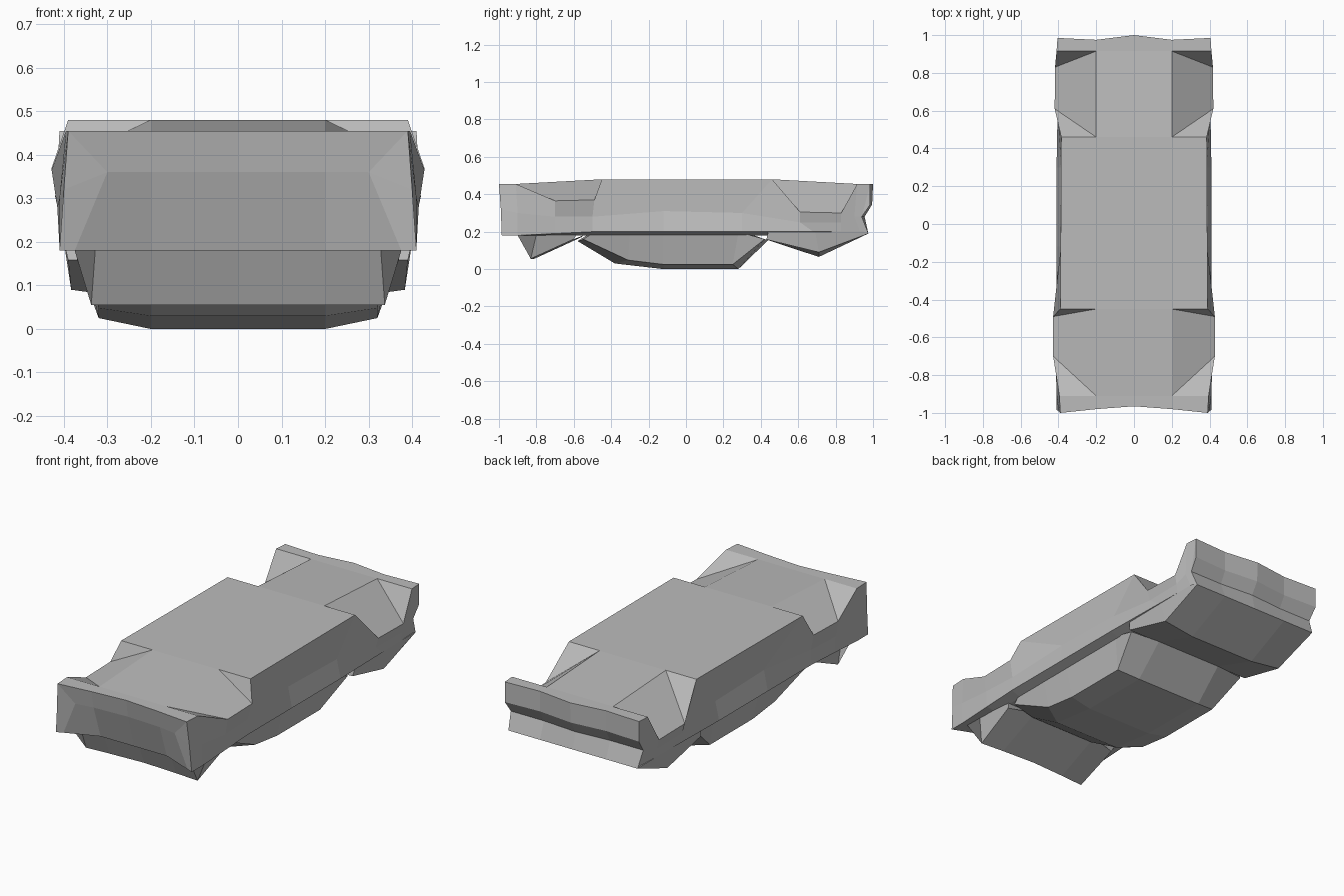
import bpy, bmesh

cube = bpy.data.objects.get("Cube")
if cube:
    bpy.data.objects.remove(cube, do_unlink=True)

grey = bpy.data.materials.new("plain grey")
grey.use_nodes = True
GREY = (0.5, 0.5, 0.5, 1)
grey.diffuse_color = GREY
grey.node_tree.nodes["Principled BSDF"].inputs["Base Color"].default_value = GREY


def part(name, *skins):
    """Bridge neighbouring rails in each skin, mirror across x, weld and fill."""
    bm = bmesh.new()
    for skin in skins:
        for low, high in zip(skin, skin[1:]):
            for i in range(len(low) - 1):
                ring = [low[i], low[i + 1], high[i + 1], high[i]]
                ring = list(dict.fromkeys(ring))  # repeated points give triangles
                if len(ring) < 3:
                    continue
                for side in (1, -1):
                    bm.faces.new([bm.verts.new((side * x, y, z)) for x, y, z in ring])
    bmesh.ops.remove_doubles(bm, verts=bm.verts, dist=0.0005)
    bmesh.ops.holes_fill(bm, edges=bm.edges, sides=0)
    bmesh.ops.recalc_face_normals(bm, faces=bm.faces)
    mesh = bpy.data.meshes.new(name)
    bm.to_mesh(mesh)
    bm.free()
    mesh.materials.append(grey)
    obj = bpy.data.objects.new(name, mesh)
    bpy.context.collection.objects.link(obj)
    return obj


def flat_rail(x, z, ys):
    return [(x, y, z) for y in ys]


# Main body rails, running front to back; the edge rail dips into the arches
stations = [(-.91, .455), (-.91, .455), (-.45, .48), (-.45, .48),
            (.46, .48), (.46, .48), (.915, .455), (.915, .455)]
centre = [(0, -.965, .455)] + [(0, y, z) for y, z in stations] + [(0, 1, .455)]
inner = [(.2, -.98, .455)] + [(.2, y, z) for y, z in stations] + [(.2, .975, .455)]
edge = [(.39, -1, .455), (.395, -.91, .455), (.428, -.7, .365), (.428, -.49, .37),
        (.39, -.45, .48), (.385, .46, .48), (.42, .61, .305), (.418, .83, .3),
        (.41, .915, .455), (.405, .985, .455)]
waist = [(.4, -.99, .32), (.41, -.9, .3), (.415, -.7, .28), (.405, -.5, .28),
         (.387, -.12, .31), (.387, .3, .3), (.405, .61, .25), (.408, .83, .25),
         (.405, .9, .28), (.4, .94, .28)]
sill = [(.41, -.985, .18), (.41, -.9, .18), (.41, -.7, .19), (.41, -.5, .2),
        (.41, -.12, .2), (.41, .3, .2), (.403, .68, .2), (.4, .83, .2),
        (.395, .93, .2), (.39, .975, .19)]
under = [(.375, -.97, .18)] + [(.35, y, .18) for _, y, _ in sill[1:-1]] + [sill[-1]]
floor_in = [(.2, -.9, .18)] + [(.2, y, .18) for _, y, _ in sill[1:-1]] + [(.2, .975, .19)]
floor_mid = [(0, y, z) for _, y, z in floor_in]

# Front brow with corner pillars, and stepped rear bumper
brow = [(0, -.95, .36), (.2, -.96, .36), (.3, -.975, .36)]
front = [[centre[0], inner[0], edge[0]], brow, [floor_mid[0], floor_in[0], under[0]]]
pillar = [[edge[0], waist[0], sill[0]], [brow[2], brow[2], under[0]]]
bumper = [(0, .995, .345), (.2, .975, .345), (.405, .985, .345)]
rear = [[centre[-1], inner[-1], edge[-1]], bumper,
        [(0, .955, .28), (.2, .94, .28), waist[-1]],
        [floor_mid[-1], floor_in[-1], sill[-1]]]
bumper_side = [[edge[-1], bumper[2]], [waist[-1], waist[-1]]]
part("main_body", [centre, inner, edge, waist, sill, under, floor_in, floor_mid],
     front, pillar, rear, bumper_side)

# Sloping nose hung under the front, between the pillars
nose = [brow,
        [(0, -.88, .22), (.2, -.89, .22), (.325, -.905, .22)],
        [(0, -.81, .055), (.2, -.82, .055), (.337, -.83, .055)],
        [(0, -.55, .18), (.2, -.56, .17), (.35, -.6, .16)]]
nose_top = [(.3, -.95, .36), (.375, -.9, .18), (.375, -.8, .185), (.36, -.58, .19)]
nose_side = [[row[2] for row in nose], nose_top,
             [(0, y, z) for _, y, z in nose_top]]
part("nose", nose, nose_side)

# Tapered cabin with sloped ends and a flat lower face
cabin_mid = [(-.58, .15), (-.38, .03), (-.12, 0), (.28, 0), (.44, .155)]
cabin_low = [(.35, -.55, .16), (.32, -.31, .048), (.32, -.12, .025),
             (.32, .25, .025), (.37, .42, .16)]
cabin_ys = (-.5, -.3, -.12, .28, .31)
part("cabin", [[(0, y, z) for y, z in cabin_mid], [(.2, y, z) for y, z in cabin_mid],
               cabin_low, flat_rail(.36, .19, cabin_ys), flat_rail(0, .2, cabin_ys)])

# Wedge under the rear
wedge_mid = [(.43, .158), (.71, .065), (.975, .19)]
wedge_low = [(.39, .43, .158), (.383, .71, .09), (.39, .975, .19)]
wedge_ys = (.44, .69, .95)
part("rear_wedge", [[(0, y, z) for y, z in wedge_mid], [(.2, y, z) for y, z in wedge_mid],
                    wedge_low, flat_rail(.4, .2, wedge_ys), flat_rail(0, .21, wedge_ys)])
